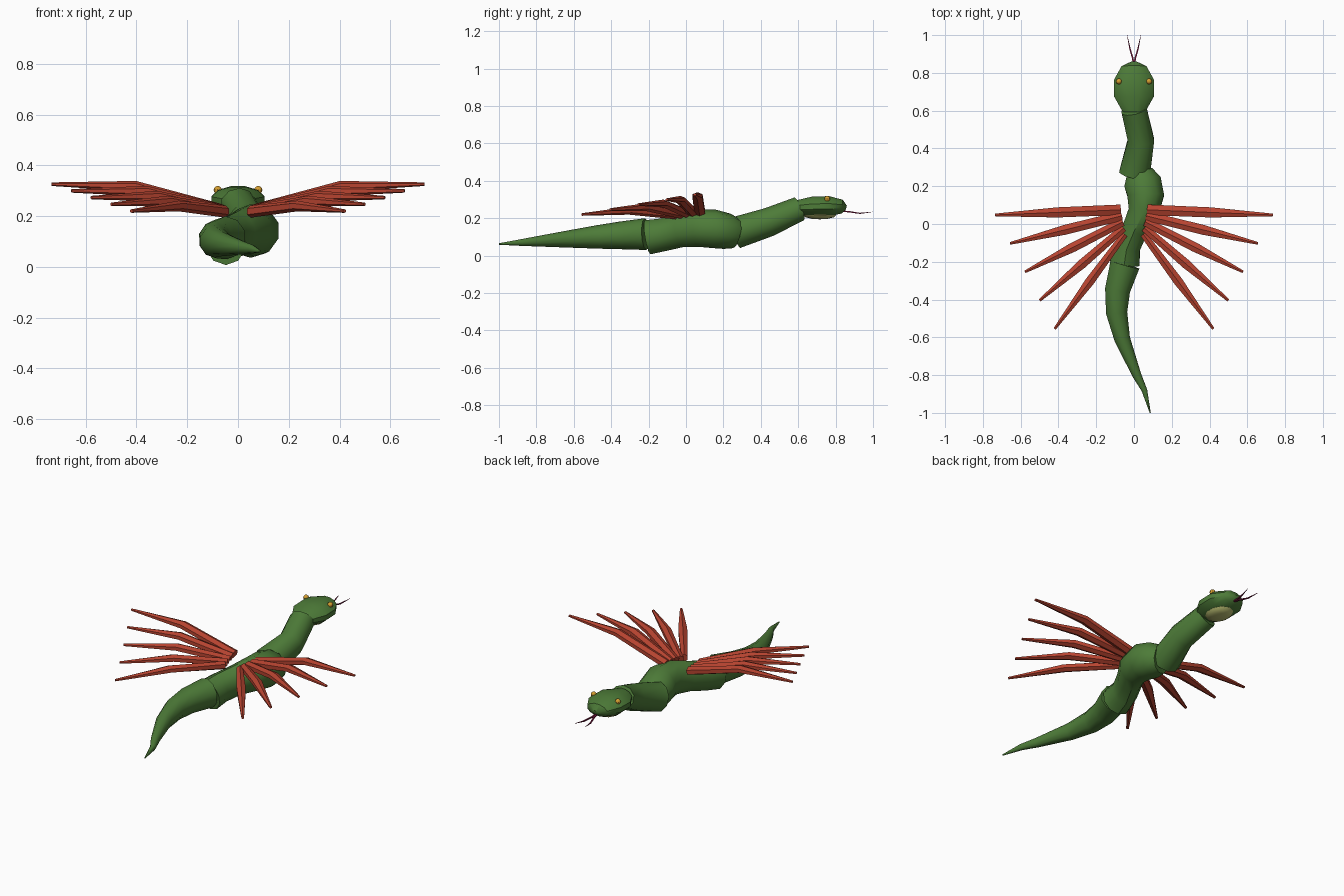
import bpy, bmesh, math
from mathutils import Vector, Matrix

if "Cube" in bpy.data.objects:
    bpy.data.objects.remove(bpy.data.objects["Cube"])


def material(name, rgb):
    m = bpy.data.materials.new(name)
    m.diffuse_color = (*rgb, 1)
    m.use_nodes = True
    m.node_tree.nodes["Principled BSDF"].inputs["Base Color"].default_value = m.diffuse_color
    return m


GREEN = material("scale_green", (0.075, 0.20, 0.04))
RED = material("feather_red", (0.48, 0.058, 0.03))
GOLD = material("eye_gold", (0.66, 0.34, 0.03))
PALE = material("jaw_pale", (0.50, 0.52, 0.17))
MAROON = material("tongue_maroon", (0.17, 0.008, 0.045))


def finish(name, bm, mat, angle=40):
    bmesh.ops.recalc_face_normals(bm, faces=bm.faces)
    me = bpy.data.meshes.new(name)
    bm.to_mesh(me)
    bm.free()
    me.materials.append(mat)
    ob = bpy.data.objects.new(name, me)
    bpy.context.collection.objects.link(ob)
    bpy.ops.object.select_all(action='DESELECT')
    ob.select_set(True)
    bpy.context.view_layer.objects.active = ob
    bpy.ops.object.shade_smooth_by_angle(angle=math.radians(angle))
    return ob


def loft(name, path, sides, mat, angle=40, phase=0.5):
    """Tube through (centre, half width, half height) stations, rings square to the path."""
    bm = bmesh.new()
    pts = [Vector(p[0]) for p in path]
    rings = []
    for i, (_, w, h) in enumerate(path):
        t = (pts[min(i + 1, len(pts) - 1)] - pts[max(i - 1, 0)]).normalized()
        side = t.cross(Vector((0, 0, 1))).normalized()
        up = side.cross(t)
        rings.append([bm.verts.new(pts[i] + side * w * math.cos(a) + up * h * math.sin(a))
                      for a in ((k + phase) * math.tau / sides for k in range(sides))])
    for a, b in zip(rings, rings[1:]):
        for k in range(sides):
            n = (k + 1) % sides
            bm.faces.new((a[k], a[n], b[n], b[k]))
    bm.faces.new(rings[0])
    bm.faces.new(rings[-1])
    return finish(name, bm, mat, angle)


def ellipsoid(name, centre, size, u, v, mat, tilt=0):
    bm = bmesh.new()
    bmesh.ops.create_uvsphere(bm, u_segments=u, v_segments=v, radius=1)
    m = (Matrix.Translation(centre) @ Matrix.Rotation(tilt, 4, 'X')
         @ Matrix.Diagonal((*size, 1)))
    bmesh.ops.transform(bm, matrix=m, verts=bm.verts)
    return finish(name, bm, mat)


# Winding body in three overlapping pieces
loft("tail", [((-0.048, -0.215, 0.115), 0.083, 0.085),
              ((-0.087, -0.35, 0.108), 0.070, 0.074),
              ((-0.092, -0.47, 0.100), 0.059, 0.063),
              ((-0.062, -0.61, 0.090), 0.044, 0.048),
              ((0.015, -0.80, 0.076), 0.025, 0.027),
              ((0.055, -0.88, 0.070), 0.016, 0.018),
              ((0.086, -1.0, 0.062), 0.003, 0.004)], 10, GREEN)
loft("torso", [((-0.050, -0.205, 0.098), 0.084, 0.092),
               ((-0.035, -0.12, 0.112), 0.072, 0.088),
               ((0.005, -0.03, 0.132), 0.072, 0.088),
               ((0.050, 0.06, 0.147), 0.085, 0.100),
               ((0.062, 0.15, 0.143), 0.102, 0.103),
               ((0.046, 0.22, 0.130), 0.104, 0.096),
               ((0.030, 0.27, 0.118), 0.074, 0.080)], 10, GREEN)
loft("neck", [((0.003, 0.265, 0.122), 0.086, 0.085),
              ((0.037, 0.445, 0.180), 0.073, 0.077),
              ((0.000, 0.605, 0.250), 0.071, 0.066)], 10, GREEN)

# Head, lower jaw and eyes
loft("head", [((0, 0.595, 0.258), 0.062, 0.040),
              ((0, 0.675, 0.262), 0.109, 0.055),
              ((0, 0.765, 0.264), 0.109, 0.056),
              ((0, 0.835, 0.262), 0.068, 0.038),
              ((0, 0.857, 0.256), 0.020, 0.012)], 12, GREEN)
ellipsoid("lower_jaw", (0, 0.715, 0.216), (0.068, 0.088, 0.022), 10, 6, PALE)
for s, side in ((-1, "left"), (1, "right")):
    ellipsoid(f"{side}_eye", (s * 0.080, 0.755, 0.303), (0.016, 0.016, 0.016), 8, 6, GOLD)
    # One half of the forked tongue
    loft(f"{side}_tongue_fork", [((0, 0.82, 0.240), 0.006, 0.005),
                                 ((s * 0.006, 0.875, 0.234), 0.006, 0.005),
                                 ((s * 0.022, 0.93, 0.226), 0.005, 0.004),
                                 ((s * 0.036, 1.0, 0.234), 0.001, 0.001)], 4, MAROON)

# Five long feathers fan out on each side
for s, side in ((-1, "left"), (1, "right")):
    for i in range(5):
        f = i / 4
        root = Vector((s * (0.075 - 0.025 * f), 0.075 - 0.13 * f, 0.226 - 0.008 * f))
        tip = Vector((s * (0.735 - 0.315 * f), 0.048 - 0.603 * f, 0.326 - 0.106 * f))
        mid = (root + tip) / 2
        mid.z = 0.318 - 0.078 * f
        loft(f"{side}_feather_{i + 1}",
             [(root, 0.032 - 0.012 * f, 0.024),
              (mid, 0.031 - 0.003 * f, 0.021),
              (tip, 0.008, 0.007)], 6, RED, 30)
